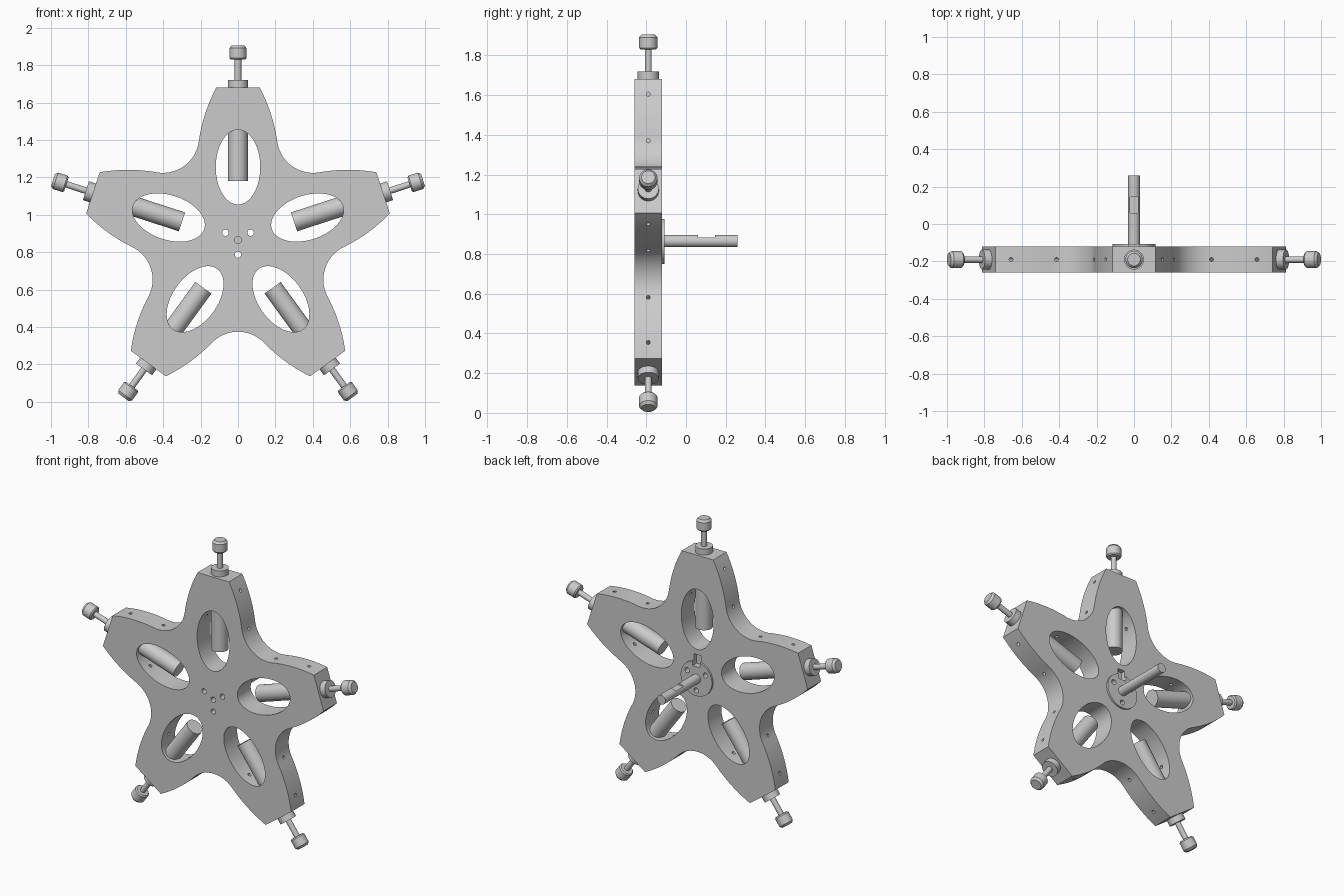
import bpy, bmesh
from math import sin, cos, pi, radians
from mathutils import Matrix

if "Cube" in bpy.data.objects:
    bpy.data.objects.remove(bpy.data.objects["Cube"])

CY, CZ = -0.19, 0.865           # hub centre
Y0, Y1 = -0.26, -0.12           # body front and back
T = Matrix.Translation
TO_Y = Matrix.Rotation(radians(-90), 4, 'X')    # turns local z to +y
HUB = T((0, CY, CZ))
ARMS = [HUB @ Matrix.Rotation(radians(72 * k), 4, 'Y') for k in range(5)]


def lathe(bm, profile, mat, n=32):
    """Closed solid of revolution about local z from (radius, height) points."""
    rings = [[bm.verts.new(mat @ T((r * cos(2 * pi * i / n), r * sin(2 * pi * i / n), h)).translation)
              for i in range(n)] for r, h in profile]
    for a, b in zip(rings, rings[1:]):
        for i in range(n):
            j = (i + 1) % n
            bm.faces.new((a[i], a[j], b[j], b[i]))
    bm.faces.new(rings[0])
    bm.faces.new(rings[-1])


def box(bm, lo, hi):
    size = [b - a for a, b in zip(lo, hi)]
    mid = [(a + b) / 2 for a, b in zip(lo, hi)]
    bmesh.ops.create_cube(bm, size=1, matrix=T(mid) @ Matrix.Diagonal((*size, 1)))


def finish(bm, name):
    bmesh.ops.recalc_face_normals(bm, faces=bm.faces)
    me = bpy.data.meshes.new(name)
    bm.to_mesh(me)
    bm.free()
    ob = bpy.data.objects.new(name, me)
    bpy.context.collection.objects.link(ob)
    return ob


def activate(ob):
    bpy.ops.object.select_all(action='DESELECT')
    ob.select_set(True)
    bpy.context.view_layer.objects.active = ob


def smooth(ob):
    activate(ob)
    bpy.ops.object.shade_smooth_by_angle(angle=radians(25))


def cut(ob, bm):
    cutter = finish(bm, "cutter")
    cutter.hide_render = True
    mod = ob.modifiers.new("cut", 'BOOLEAN')
    mod.operation, mod.solver, mod.object = 'DIFFERENCE', 'EXACT', cutter
    activate(ob)
    bpy.ops.object.modifier_apply(modifier=mod.name)
    bpy.data.objects.remove(cutter)


def screw_holes_and_slot(bm):
    for a in (30, 150, 270):
        m = T((0.078 * cos(radians(a)), 0, CZ + 0.078 * sin(radians(a)))) @ TO_Y
        lathe(bm, [(0.017, -0.3), (0.017, -0.05)], m, 20)
    box(bm, (-0.027, -0.15, CZ + 0.08), (0.027, -0.05, CZ + 0.155))


# Star body outline: concave valley fillet, then convex arm flank, mirrored per arm
A0, A1, RF, R = radians(8), radians(28), 0.194, 0.876
fu, fv = (0.49 + RF) * sin(pi / 5), (0.49 + RF) * cos(pi / 5)
half = []
for i in range(13):
    t = radians(54) + (A0 - radians(54)) * i / 12
    half.append((fu - RF * cos(t), fv - RF * sin(t)))
pu, pv = half[-1]
for i in range(1, 13):
    t = A0 + (A1 - A0) * i / 12
    half.append((pu + R * (cos(t) - cos(A0)), pv + R * (sin(t) - sin(A0))))
arm = [(-u, v) for u, v in half] + half[::-1][:-1]

bm = bmesh.new()
ring = [bm.verts.new(m @ T((u, Y0 - CY, v)).translation) for m in ARMS for u, v in arm]
face = bm.faces.new(ring)
bmesh.ops.remove_doubles(bm, verts=bm.verts, dist=1e-4)
out = bmesh.ops.extrude_face_region(bm, geom=list(bm.faces))
bmesh.ops.translate(bm, vec=(0, Y1 - Y0, 0),
                    verts=[g for g in out['geom'] if isinstance(g, bmesh.types.BMVert)])
body = finish(bm, "star_body")

# Oval windows, hub holes and wire slot
bm = bmesh.new()
for m in ARMS:
    oval = m @ T((0, 0, 0.39)) @ TO_Y @ Matrix.Diagonal((0.119, 0.2, 1, 1))
    lathe(bm, [(1, -0.2), (1, 0.2)], oval, 64)
lathe(bm, [(0.018, -0.3), (0.018, -0.05)], T((0, 0, CZ)) @ TO_Y, 20)
screw_holes_and_slot(bm)
cut(body, bm)

# Set-screw holes across each arm
bm = bmesh.new()
for m in ARMS:
    for v in (0.505, 0.74):
        lathe(bm, [(0.01, -0.25), (0.01, 0.25)],
              m @ T((0, 0, v)) @ Matrix.Rotation(pi / 2, 4, 'Y'), 16)
cut(body, bm)
smooth(body)

# Actuators in the arms, each with a thin plunger and rounded tip
for k, m in enumerate(ARMS):
    bm = bmesh.new()
    lathe(bm, [(0.053, 0.315), (0.053, 0.855)], m)
    smooth(finish(bm, f"actuator_{k + 1}"))
    bm = bmesh.new()
    lathe(bm, [(0.0175, 0.855), (0.0175, 0.965), (0.039, 0.965), (0.046, 0.973),
               (0.046, 1.026), (0.034, 1.04)], m)
    smooth(finish(bm, f"plunger_{k + 1}"))

# Rear mounting flange and shaft
bm = bmesh.new()
lathe(bm, [(0.115, Y1), (0.115, -0.108), (0.031, -0.108), (0.031, 0.26)],
      T((0, 0, CZ)) @ TO_Y, 48)
shaft = finish(bm, "flange_and_shaft")
bm = bmesh.new()
screw_holes_and_slot(bm)
box(bm, (-0.05, 0.06, CZ + 0.019), (0.05, 0.145, CZ + 0.06))
cut(shaft, bm)
smooth(shaft)
